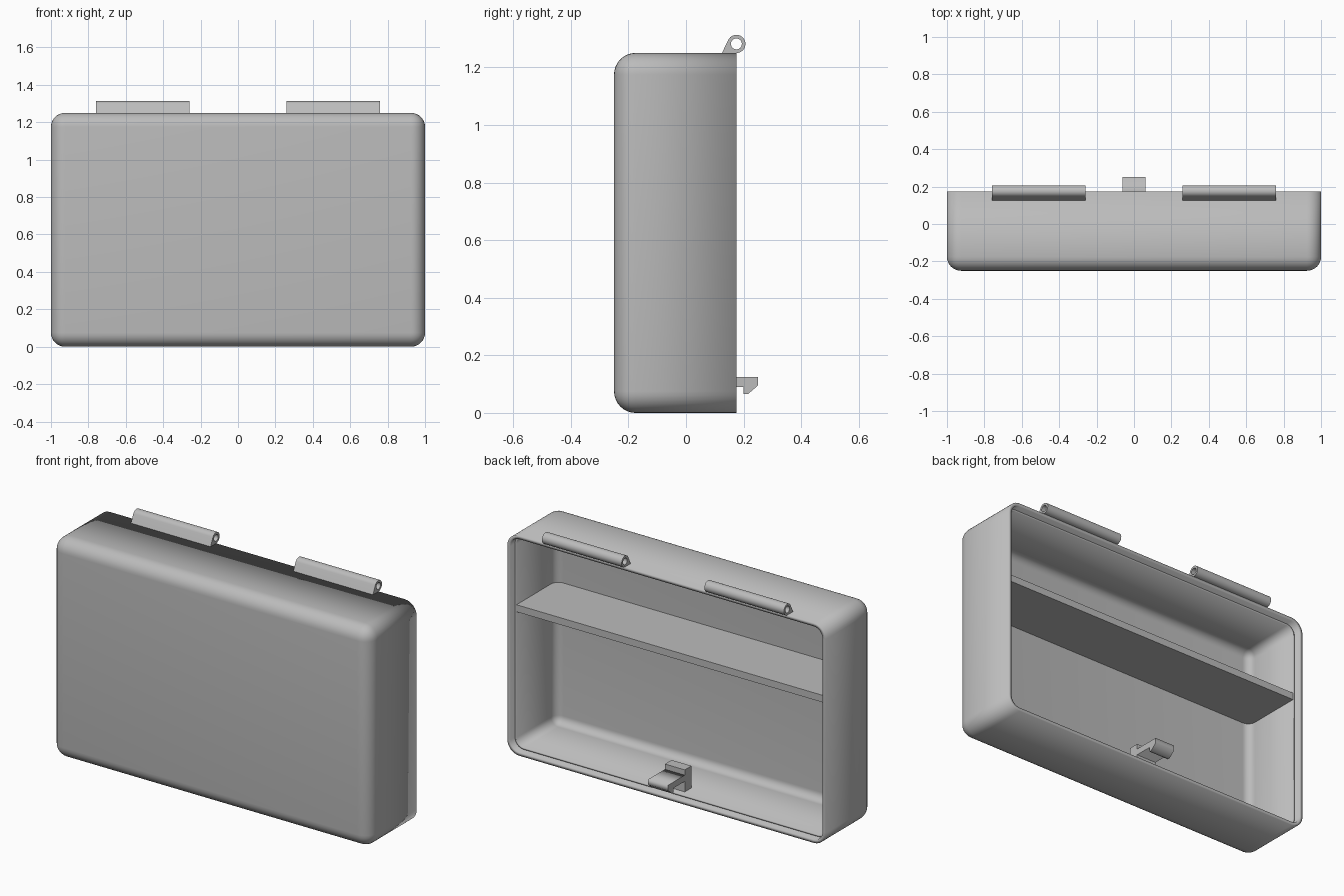
import bpy
import bmesh
from math import radians, cos, sin
from mathutils import Vector

if "Cube" in bpy.data.objects:
    bpy.data.objects.remove(bpy.data.objects["Cube"], do_unlink=True)

grey = bpy.data.materials.new("plain grey")
grey.use_nodes = True
grey.diffuse_color = (0.5, 0.5, 0.5, 1)
grey.node_tree.nodes["Principled BSDF"].inputs["Base Color"].default_value = (0.5, 0.5, 0.5, 1)

FRONT, BACK, HEIGHT = -0.25, 0.175, 1.25
WALL, LINING = 0.02, 0.01
INNER = WALL + LINING
LEDGE = 0.135


def finish(obj, smooth=False):
    """Give the part its material and shading."""
    obj.data.materials.clear()
    obj.data.materials.append(grey)
    if smooth:
        bpy.ops.object.select_all(action="DESELECT")
        obj.select_set(True)
        bpy.context.view_layer.objects.active = obj
        bpy.ops.object.shade_smooth_by_angle(angle=radians(30))


def add_mesh(name, bm):
    mesh = bpy.data.meshes.new(name)
    bm.to_mesh(mesh)
    bm.free()
    obj = bpy.data.objects.new(name, mesh)
    bpy.context.collection.objects.link(obj)
    return obj


def box_bmesh(low, high):
    bm = bmesh.new()
    bmesh.ops.create_cube(bm, size=1)
    low, high = Vector(low), Vector(high)
    for v in bm.verts:
        v.co = Vector([l + (c + 0.5) * (h - l) for l, c, h in zip(low, v.co, high)])
    return bm


def box(name, low, high):
    obj = add_mesh(name, box_bmesh(low, high))
    finish(obj)


def shell(name, inset, back, radius, thickness):
    """Rounded tray open at the back."""
    bm = box_bmesh((inset - 1, FRONT + inset, inset), (1 - inset, back, HEIGHT - inset))
    open_face = max(bm.faces, key=lambda f: f.calc_center_median().y)
    bmesh.ops.delete(bm, geom=[open_face], context="FACES_ONLY")
    edges = [e for e in bm.edges if not e.is_boundary]
    bmesh.ops.bevel(bm, geom=edges, offset=radius, segments=8, profile=0.5, affect="EDGES")
    obj = add_mesh(name, bm)
    mod = obj.modifiers.new("wall", "SOLIDIFY")
    mod.thickness = thickness
    mod.offset = -1
    mod.use_even_offset = True
    finish(obj, True)


def extruded(name, outlines, x, half_width, smooth=False):
    """Extrude closed (y, z) outlines along x; inner outlines become holes."""
    curve = bpy.data.curves.new(name, "CURVE")
    curve.dimensions = "2D"
    curve.fill_mode = "BOTH"
    curve.extrude = half_width
    for points in outlines:
        spline = curve.splines.new("POLY")
        spline.points.add(len(points) - 1)
        for p, (y, z) in zip(spline.points, points):
            p.co = (y, z, 0, 1)
        spline.use_cyclic_u = True
    obj = bpy.data.objects.new(name, curve)
    bpy.context.collection.objects.link(obj)
    obj.location.x = x
    obj.rotation_euler = (radians(90), 0, radians(90))
    bpy.ops.object.select_all(action="DESELECT")
    obj.select_set(True)
    bpy.context.view_layer.objects.active = obj
    bpy.ops.object.convert(target="MESH")
    finish(bpy.context.object, smooth)


def arc(y, z, radius, start, end, count):
    angles = [radians(start + (end - start) * i / count) for i in range(count + 1)]
    return [(y + radius * cos(a), z + radius * sin(a)) for a in angles]


# Case half with a stepped rim
shell("case_shell", 0, BACK, 0.075, WALL)
shell("inner_lining", WALL, LEDGE, 0.055, LINING)

# Shelf across the inside
box("shelf", (INNER - 1, FRONT + INNER, 0.79), (1 - INNER, LEDGE, 0.83))

# Hinge knuckles with pin holes
knuckle = [(0.125, HEIGHT)] + arc(BACK, 1.2815, 0.0315, -90, 154, 24)
pin_hole = arc(BACK, 1.2815, 0.019, 0, 345, 23)
for side, x in (("right", -0.51), ("left", 0.51)):
    extruded(side + "_hinge_knuckle", [knuckle, pin_hole], x, 0.25, True)

# Latch: block on the floor and hooked arm
box("latch_block", (-0.0625, 0.04, INNER - 0.005), (0.0625, 0.1, 0.155))
hook = [(0.09, 0.09), (0.2, 0.09), (0.2, 0.065), (0.215, 0.065),
        (0.25, 0.095), (0.25, 0.125), (0.09, 0.125)]
extruded("latch_hook", [hook], 0, 0.0625)
